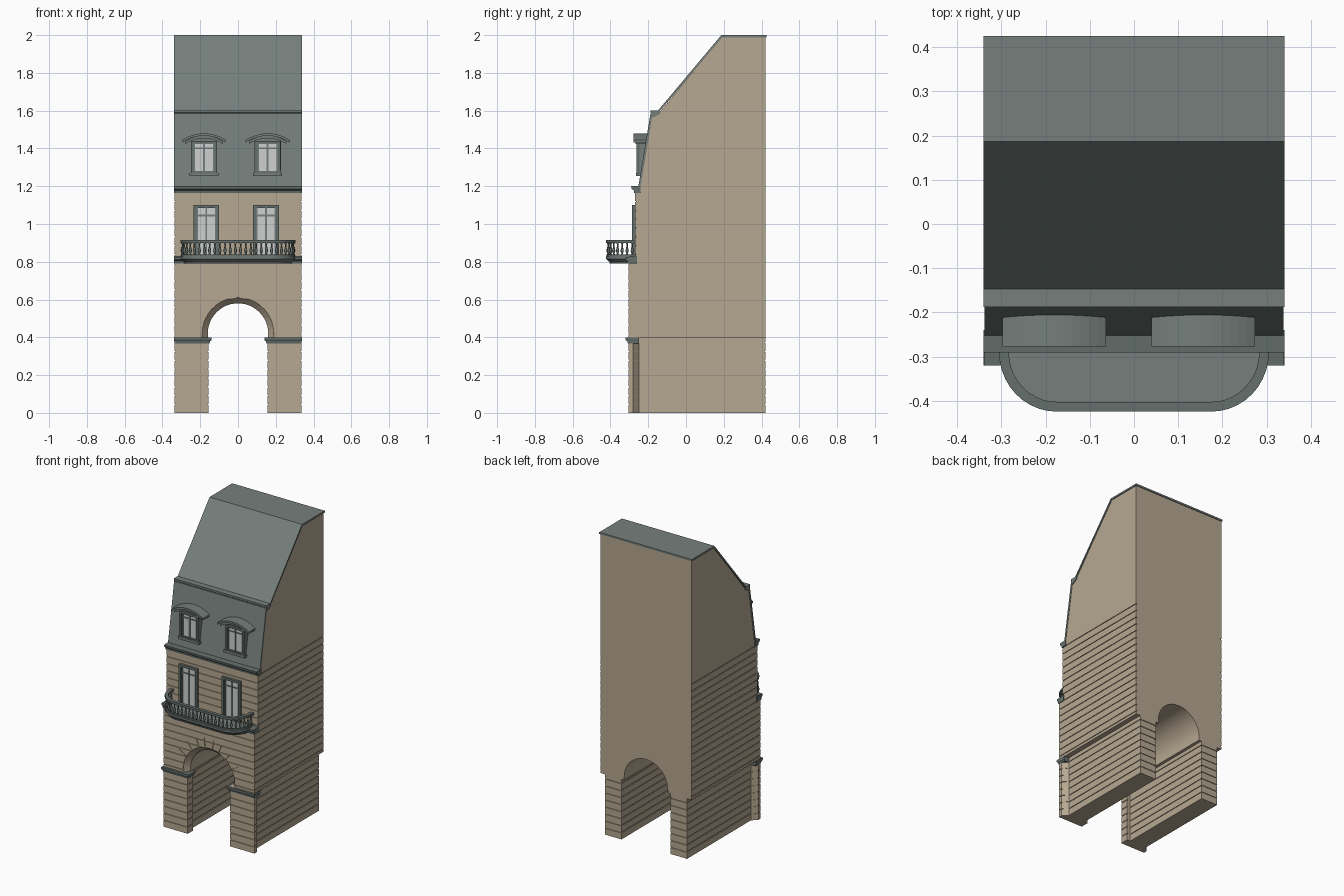
import bpy, bmesh, math
from mathutils import Vector, Matrix

if "Cube" in bpy.data.objects:
    bpy.data.objects.remove(bpy.data.objects["Cube"])


def material(name, rgb):
    m = bpy.data.materials.new(name)
    m.diffuse_color = (*rgb, 1)
    m.use_nodes = True
    m.node_tree.nodes["Principled BSDF"].inputs["Base Color"].default_value = m.diffuse_color
    return m


STONE = material("tan stone", (0.47, 0.39, 0.285))
SLATE = material("grey slate", (0.18, 0.213, 0.202))
TRIM = material("dark grey trim", (0.13, 0.16, 0.15))
GLASS = material("pale glass", (0.62, 0.64, 0.63))


def finish(bm, name, mat):
    bmesh.ops.recalc_face_normals(bm, faces=bm.faces)
    me = bpy.data.meshes.new(name)
    bm.to_mesh(me)
    bm.free()
    me.materials.append(mat)
    ob = bpy.data.objects.new(name, me)
    bpy.context.collection.objects.link(ob)
    return ob


def add_loft(bm, rings):
    """Skin a closed stack of equal-length rings of 3D points."""
    vs = [[bm.verts.new(p) for p in r] for r in rings]
    n = len(vs[0])
    for a, b in zip(vs, vs[1:]):
        for i in range(n):
            j = (i + 1) % n
            bm.faces.new((a[i], a[j], b[j], b[i]))
    bm.faces.new(vs[0][::-1])
    bm.faces.new(vs[-1])


def loft(name, rings, mat):
    bm = bmesh.new()
    add_loft(bm, rings)
    return finish(bm, name, mat)


def prism_x(name, yz, mat, w=0.338):
    return loft(name, [[(x, y, z) for y, z in yz] for x in (-w, w)], mat)


def add_box(bm, x0, x1, y0, y1, z0, z1, mtx=None):
    m = Matrix.Translation(((x0 + x1) / 2, (y0 + y1) / 2, (z0 + z1) / 2)) \
        @ Matrix.Diagonal((x1 - x0, y1 - y0, z1 - z0, 1))
    bmesh.ops.create_cube(bm, size=1, matrix=(mtx @ m) if mtx else m)


def boxes(name, dims, mat):
    bm = bmesh.new()
    for d in dims:
        add_box(bm, *d)
    return finish(bm, name, mat)


def courses(z0, z1):
    """Heights and insets of the masonry joints between two levels."""
    out = [(z0, 0)]
    for k in range(25):
        z = 0.045 + 0.0467 * k
        if z0 + 0.006 < z < z1 - 0.006:
            out += [(z - 0.003, 0), (z - 0.003, 0.005), (z + 0.003, 0.005), (z + 0.003, 0)]
    return out + [(z1, 0)]


# Main building shell, with masonry joints on front and sides
def rect(z, front, d=0):
    w = 0.335 - d
    return [(-w, front + d, z), (w, front + d, z), (w, 0.42, z), (-w, 0.42, z)]


rings = [rect(z, -0.305, d) for z, d in courses(0.4, 0.8)]
rings += [rect(z, -0.27, d) for z, d in courses(0.8, 1.2)]
rings += [rect(1.2, -0.245), rect(1.59, -0.18), rect(1.59, -0.14), rect(1.99, 0.19)]
shell = loft("building_shell", rings, STONE)


# Arched passage with splayed front edge, plus radial joints over the arch
def arch(w, y):
    pts = [(w * math.cos(math.pi * i / 24), y, 0.42 + w * math.sin(math.pi * i / 24))
           for i in range(25)]
    return [(w, y, 0.3)] + pts + [(-w, y, 0.3)]


bm = bmesh.new()
add_loft(bm, [arch(0.19, -0.36), arch(0.19, -0.304), arch(0.16, -0.27), arch(0.16, 0.5)])
for deg in (-60, -40, -22, -8, 8, 22, 40, 60):
    turn = Matrix.Translation((0, 0, 0.42)) @ Matrix.Rotation(math.radians(deg), 4, 'Y')
    add_box(bm, -0.002, 0.002, -0.33, -0.3, 0.196, 0.25, turn)
cutter = finish(bm, "passage_cutter", STONE)
cutter.hide_render = True
cutter.hide_viewport = True
mod = shell.modifiers.new("passage", 'BOOLEAN')
mod.operation = 'DIFFERENCE'
mod.solver = 'EXACT'
mod.object = cutter

# Passage walls, front piers and their capping bands, on both sides
for s, side in ((-1, "left"), (1, "right")):
    loft(side + "_passage_wall",
         [[(s * x, y, z) for x, y in ((0.18 + d, -0.26), (0.302 - d, -0.26),
                                      (0.302 - d, 0.42 - d), (0.18 + d, 0.42 - d))]
          for z, d in courses(0, 0.4)], STONE)
    loft(side + "_front_pier",
         [[(s * x, y, z) for x, y in ((0.156 + d, -0.305 + d), (0.335 - d, -0.305 + d),
                                      (0.335 - d, -0.28), (0.303, -0.25), (0.156 + d, -0.25))]
          for z, d in courses(0, 0.4)], STONE)
    loft(side + "_pier_cap",
         [[(s * x, y, z) for x, y in ((0.151 - e, -0.308 - e), (0.336 + e / 3, -0.308 - e),
                                      (0.336 + e / 3, -0.25), (0.151 - e, -0.25))]
          for z, e in ((0.368, 0), (0.38, 0.003), (0.38, 0.007), (0.388, 0.012), (0.4, 0.012))],
         TRIM)

# Horizontal mouldings and roof covering
prism_x("floor_moulding", [(-0.26, 0.79), (-0.308, 0.79), (-0.311, 0.805), (-0.32, 0.812),
                           (-0.32, 0.825), (-0.26, 0.83)], TRIM)
prism_x("eaves_moulding", [(-0.24, 1.165), (-0.274, 1.165), (-0.276, 1.178), (-0.288, 1.186),
                           (-0.29, 1.2), (-0.24, 1.203)], TRIM, 0.34)
prism_x("mansard_slope", [(-0.24, 1.2), (-0.252, 1.2), (-0.188, 1.585), (-0.175, 1.59)], SLATE)
prism_x("mansard_moulding", [(-0.17, 1.565), (-0.187, 1.565), (-0.183, 1.585), (-0.188, 1.59),
                             (-0.188, 1.602), (-0.145, 1.602), (-0.135, 1.585)], SLATE, 0.34)
prism_x("upper_roof", [(-0.145, 1.59), (-0.147, 1.602), (0.187, 2.0), (0.425, 2.0),
                       (0.425, 1.988), (0.192, 1.988)], SLATE, 0.34)


# Balcony following a rounded front outline
def balcony_line(d, steps=10):
    half = [(0.305 - d, -0.26)]
    for i in range(steps + 1):
        a = math.pi / 2 * i / steps
        half.append((0.175 + (0.13 - d) * math.cos(a), -0.29 - (0.134 - d) * math.sin(a)))
    return half + [(-x, y) for x, y in half[::-1]]


loft("balcony_slab", [[(x, y, z) for x, y in balcony_line(d)] for z, d in
                      ((0.79, 0.02), (0.8, 0.018), (0.812, 0.004), (0.815, 0), (0.828, 0))], SLATE)
for name, z0, z1, d0, d1 in (("balcony_base_rail", 0.826, 0.838, 0.004, 0.019),
                             ("balcony_hand_rail", 0.9, 0.915, 0, 0.022)):
    bm = bmesh.new()
    lines = [[Vector((x, y, z)) for x, y in balcony_line(d)]
             for d, z in ((d0, z0), (d1, z0), (d1, z1), (d0, z1))]
    add_loft(bm, [list(section) for section in zip(*lines)])
    finish(bm, name, TRIM)

# Balusters turned from one profile, evenly spaced along the balcony edge
path = [Vector(p) for p in balcony_line(0.0115)]
lengths = [(b - a).length for a, b in zip(path, path[1:])]
COUNT = 28
bm = bmesh.new()
for k in range(COUNT):
    t = sum(lengths) * (k + 0.9) / (COUNT + 0.8)
    i = 0
    while t > lengths[i]:
        t -= lengths[i]
        i += 1
    c = path[i].lerp(path[i + 1], t / lengths[i])
    add_loft(bm, [[(c.x + r * math.cos(a * math.pi / 4), c.y + r * math.sin(a * math.pi / 4), z)
                   for a in range(8)]
                  for r, z in ((0.007, 0.836), (0.004, 0.843), (0.0085, 0.856), (0.007, 0.867),
                               (0.0035, 0.882), (0.004, 0.892), (0.007, 0.902))])
balusters = finish(bm, "balcony_balusters", TRIM)
balusters.data.shade_smooth()


def window(name, cx, w, z0, z1, y, edge, transom):
    """Glass plate, outer surround and slim glazing bars on a front plane."""
    boxes(name + "_glass", [(cx - w, cx + w, y - 0.004, y + 0.004, z0, z1)], GLASS)
    boxes(name + "_surround", [(cx - w - edge, cx - w, y - 0.016, y + 0.01, z0, z1 + edge),
                               (cx + w, cx + w + edge, y - 0.016, y + 0.01, z0, z1 + edge),
                               (cx - w, cx + w, y - 0.016, y + 0.01, z1, z1 + edge),
                               (cx - w - edge, cx + w + edge, y - 0.016, y + 0.01,
                                z0 - 0.01, z0)], TRIM)
    bars = [(cx - 0.005, cx + 0.005, y - 0.009, y, z0, z1),
            (cx - w, cx + w, y - 0.008, y, transom - 0.004, transom + 0.004)]
    for s in (-1, 1):
        x = cx + s * (w - 0.004)
        bars.append((x - 0.004, x + 0.004, y - 0.0085, y, z0, z1))
    boxes(name + "_bars", bars, SLATE)


# Tall balcony windows
for side, cx in (("left", -0.168), ("right", 0.148)):
    window(side + "_balcony_window", cx, 0.053, 0.835, 1.085, -0.27, 0.015, 1.045)


def arc(cx, w, z_end, z_mid, n=12):
    return [(cx + w * (2 * i / n - 1), z_end + (z_mid - z_end) * (1 - (2 * i / n - 1) ** 2))
            for i in range(n + 1)]


# Dormers with curved hoods
for side, cx in (("left", -0.18), ("right", 0.157)):
    outline = [(cx - 0.07, 1.255)] + arc(cx, 0.07, 1.443, 1.46) + [(cx + 0.07, 1.255)]
    loft(side + "_dormer_body", [[(x, y, z) for x, z in outline] for y in (-0.246, -0.17)], SLATE)
    window(side + "_dormer_window", cx, 0.055, 1.278, 1.425, -0.246, 0.014, 1.40)
    boxes(side + "_dormer_sill", [(cx - 0.077, cx + 0.077, -0.264, -0.2, 1.253, 1.27)], SLATE)
    for part, w, low, mid, thick, front in (("hood", 0.117, 1.445, 1.48, 0.013, -0.277),
                                            ("hood_moulding", 0.1, 1.438, 1.468, 0.014, -0.268)):
        top = arc(cx, w, low, mid)
        ring = top + [(x, z - thick) for x, z in top[::-1]]
        loft(f"{side}_dormer_{part}",
             [[(x, y, z) for x, z in ring] for y in (front, -0.19)], SLATE)
